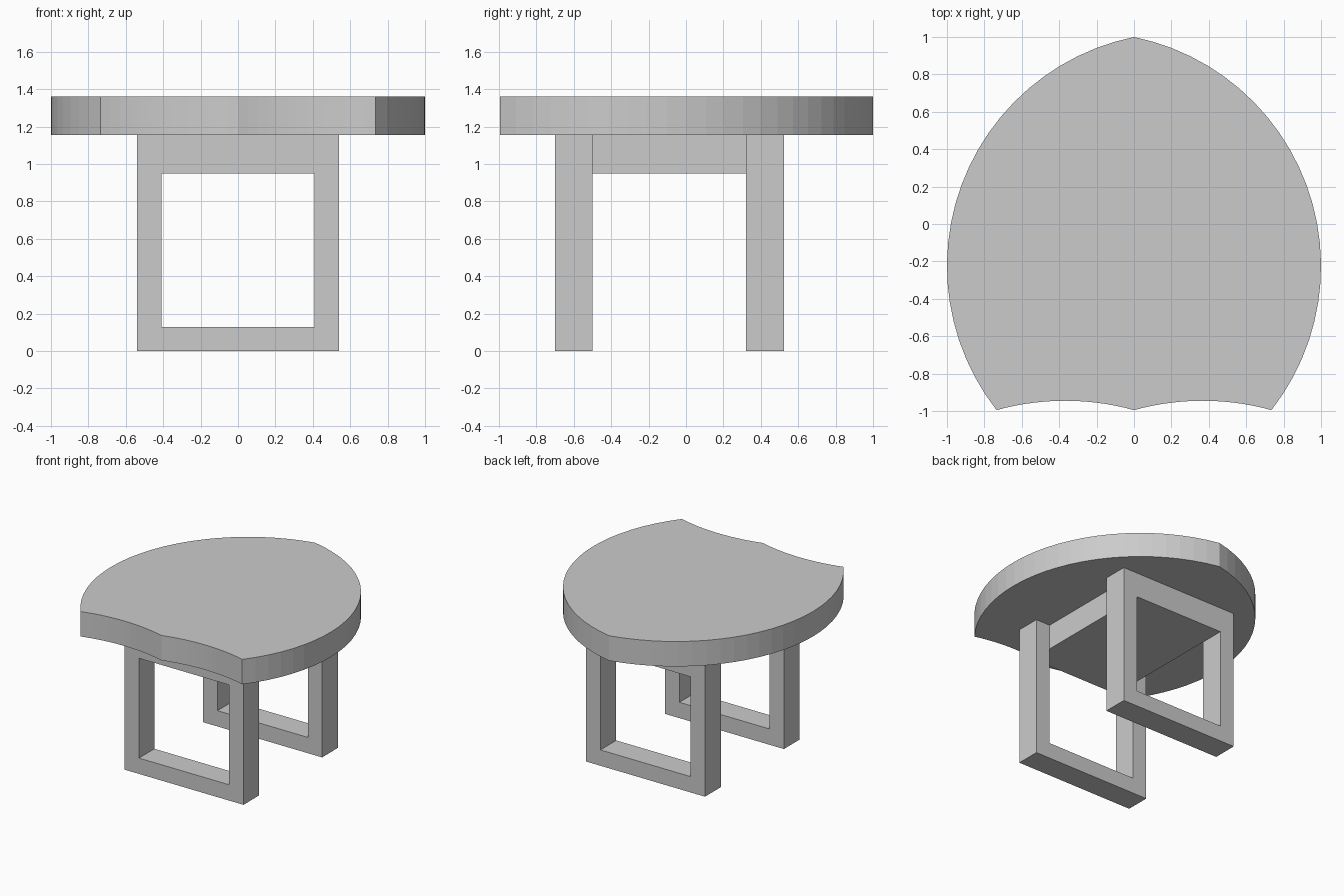
import bpy, bmesh
from math import atan2, cos, sin, hypot

if "Cube" in bpy.data.objects:
    bpy.data.objects.remove(bpy.data.objects["Cube"])


def extrude_profile(name, pts, axis, start, depth):
    """Extrude a closed 2D outline along z, or along y for an xz outline."""
    bm = bmesh.new()
    verts = [bm.verts.new((a, b, start) if axis == 'Z' else (a, start, b)) for a, b in pts]
    face = bm.faces.new(verts)
    ext = bmesh.ops.extrude_face_region(bm, geom=[face])
    move = (0, 0, depth) if axis == 'Z' else (0, depth, 0)
    bmesh.ops.translate(bm, vec=move, verts=[v for v in ext['geom'] if isinstance(v, bmesh.types.BMVert)])
    bmesh.ops.recalc_face_normals(bm, faces=bm.faces)
    return finish(name, bm)


def box(name, lo, hi):
    bm = bmesh.new()
    bmesh.ops.create_cube(bm, size=1)
    for v in bm.verts:
        v.co = [(l + h) / 2 + c * (h - l) for l, h, c in zip(lo, hi, v.co)]
    return finish(name, bm)


def finish(name, bm):
    mesh = bpy.data.meshes.new(name)
    bm.to_mesh(mesh)
    bm.free()
    obj = bpy.data.objects.new(name, mesh)
    bpy.context.collection.objects.link(obj)
    return obj


def arc(p0, p1, p2, n):
    """Points on the circle through three points, from p0 to p2."""
    (ax, ay), (bx, by), (cx, cy) = p0, p1, p2
    d = 2 * (ax * (by - cy) + bx * (cy - ay) + cx * (ay - by))
    a2, b2, c2 = ax * ax + ay * ay, bx * bx + by * by, cx * cx + cy * cy
    ox = (a2 * (by - cy) + b2 * (cy - ay) + c2 * (ay - by)) / d
    oy = (a2 * (cx - bx) + b2 * (ax - cx) + c2 * (bx - ax)) / d
    r, t0, t1 = hypot(ax - ox, ay - oy), atan2(ay - oy, ax - ox), atan2(cy - oy, cx - ox)
    return [(ox + r * cos(t0 + (t1 - t0) * i / n), oy + r * sin(t0 + (t1 - t0) * i / n)) for i in range(n + 1)]


# Leaf-shaped top: bulging side and scalloped front edge, mirrored across x
LEG_TOP, TOP = 1.155, 1.36
half = arc((0, 1), (1, -0.22), (0.735, -0.995), 24)
half += arc((0.735, -0.995), (0.37, -0.945), (0, -0.995), 14)[1:]
outline = half + [(-x, y) for x, y in half[-2:0:-1]]
extrude_profile("table_top", outline, 'Z', LEG_TOP, TOP - LEG_TOP)

# Rectangular leg frames, each a ring of four flush bars
W, IN, LOW, HIGH = 0.54, 0.41, 0.13, 0.95
for name, y0, y1 in (("front_leg_frame", -0.70, -0.50), ("back_leg_frame", 0.32, 0.525)):
    outer = [(-W, 0), (W, 0), (W, LEG_TOP), (-W, LEG_TOP)]
    inner = [(-IN, LOW), (IN, LOW), (IN, HIGH), (-IN, HIGH)]
    bm = bmesh.new()
    rings = [[bm.verts.new((x, y, z)) for x, z in ring] for y in (y0, y1) for ring in (outer, inner)]
    for a, b in ((0, 1), (1, 3), (3, 2), (2, 0)):
        for i in range(4):
            j = (i + 1) % 4
            bm.faces.new((rings[a][i], rings[a][j], rings[b][j], rings[b][i]))
    bmesh.ops.recalc_face_normals(bm, faces=bm.faces)
    finish(name, bm)

# Solid apron block joining the frames under the top
box("apron", (-IN, -0.50, HIGH), (IN, 0.32, LEG_TOP))
